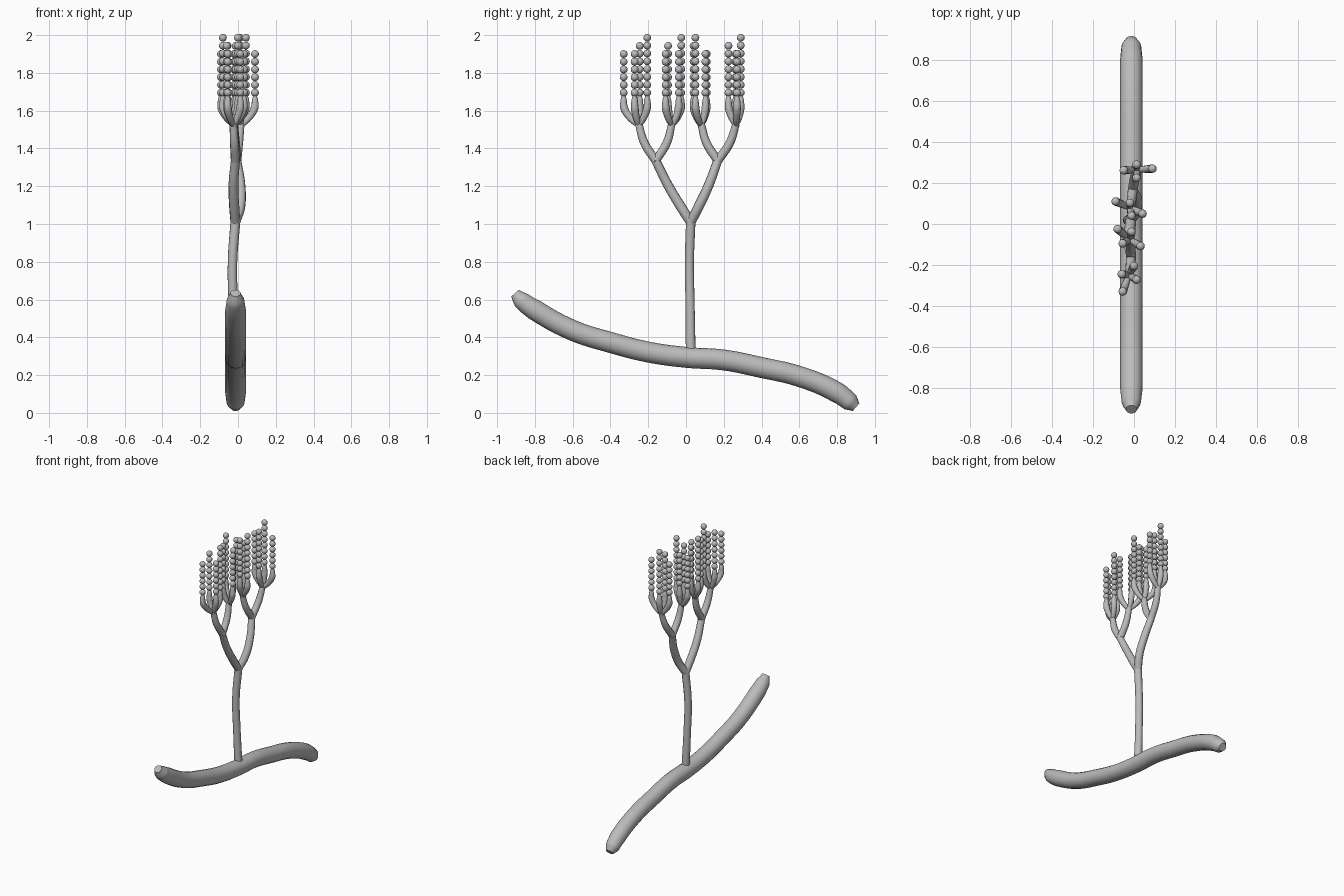
import bpy
from mathutils import Vector

cube = bpy.data.objects.get("Cube")
if cube:
    bpy.data.objects.remove(cube, do_unlink=True)

grey = bpy.data.materials.new("plain grey")
grey.use_nodes = True
GREY = (0.5, 0.5, 0.5, 1)
grey.diffuse_color = GREY
grey.node_tree.nodes["Principled BSDF"].inputs["Base Color"].default_value = GREY


def tube(name, points, radii, sides=3):
    """Smooth swept tube through the points with a radius at each one."""
    curve = bpy.data.curves.new(name, "CURVE")
    curve.dimensions = "3D"
    curve.bevel_depth = 1
    curve.bevel_resolution = sides
    curve.use_fill_caps = True
    curve.resolution_u = 6
    spline = curve.splines.new("BEZIER")
    spline.bezier_points.add(len(points) - 1)
    for bp, co, r in zip(spline.bezier_points, points, radii):
        bp.co = co
        bp.radius = r
        bp.handle_left_type = bp.handle_right_type = "AUTO"
    ob = bpy.data.objects.new(name, curve)
    bpy.context.collection.objects.link(ob)
    bpy.ops.object.select_all(action="DESELECT")
    bpy.context.view_layer.objects.active = ob
    ob.select_set(True)
    bpy.ops.object.convert(target="MESH")
    ob = bpy.context.object
    ob.data.materials.clear()
    ob.data.materials.append(grey)
    bpy.ops.object.shade_smooth_by_angle(angle=0.9)
    return ob


# Thick creeping base filament, tapered at both blunt ends
base_yz = [(-0.905, 0.634), (-0.87, 0.595), (-0.8, 0.545), (-0.6, 0.437),
           (-0.4, 0.373), (-0.2, 0.322), (0, 0.294), (0.2, 0.28),
           (0.4, 0.24), (0.6, 0.193), (0.8, 0.108), (0.87, 0.056), (0.9, 0.03)]
base_r = [0.027, 0.047] + [0.055] * 9 + [0.048, 0.027]
tube("base_filament", [(-0.013, y, z) for y, z in base_yz], base_r, 6)

# Upright stalk
fork = Vector((-0.014, 0.025, 1.01))
tube("stalk", [(-0.013, 0.025, 0.3), (-0.024, 0.022, 0.55),
               (-0.029, 0.018, 0.8), fork], [0.027, 0.025, 0.025, 0.026])

# Chain positions and bead counts grouped by the twig that carries them:
# (twig tip, [(x, y, beads), ...])
left_twigs = [
    ((-0.025, -0.25, 1.53), [(-0.06, -0.245, 7), (0, -0.205, 8),
                             (0.012, -0.272, 6), (-0.055, -0.33, 6)]),
    ((-0.02, -0.075, 1.53), [(-0.08, -0.025, 8), (-0.012, -0.038, 6),
                             (0.032, -0.108, 6), (-0.055, -0.095, 7)]),
]
right_twigs = [
    ((-0.02, 0.08, 1.53), [(-0.09, 0.11, 6), (-0.02, 0.103, 6),
                           (0.042, 0.05, 8), (-0.012, 0.04, 7)]),
    ((0.015, 0.265, 1.53), [(0.09, 0.27, 6), (0.012, 0.29, 8),
                            (-0.05, 0.262, 6), (0.012, 0.225, 7)]),
]


def bead_chain(name, x, y, count):
    """Vertical chain of touching round spores sharing one mesh."""
    bottom = 1.695
    step = (1.642 + 0.043 * count - bottom) / (count - 1)
    for i in range(count):
        ob = bpy.data.objects.new(f"{name}_{i}", bead_mesh)
        ob.location = (x, y, bottom + step * i)
        bpy.context.collection.objects.link(ob)


# Shared spore mesh
bpy.ops.mesh.primitive_uv_sphere_add(segments=16, ring_count=10, radius=0.0205)
seed = bpy.context.object
bpy.ops.object.shade_smooth()
bead_mesh = seed.data
bead_mesh.materials.append(grey)
bpy.data.objects.remove(seed, do_unlink=True)

sides = [("front", Vector((-0.014, -0.16, 1.335)), -0.04, left_twigs),
         ("back", Vector((-0.006, 0.168, 1.335)), 0.022, right_twigs)]
for side, joint, bulge, twigs in sides:
    # Main branch bowing outward from the fork
    low, high = fork.lerp(joint, 0.25), fork.lerp(joint, 0.6)
    low.y += 0.006 if joint.y > 0 else -0.006
    high.y += 0.009 if joint.y > 0 else -0.009
    low.x, high.x = bulge * 0.5, bulge * 0.6
    tube(f"{side}_branch", [fork, low, high, joint], [0.026, 0.027, 0.026, 0.024])

    for t, (tip, chains) in enumerate(twigs):
        tip = Vector(tip)
        # Twig curving up to its tip
        mid = joint.lerp(tip, 0.5)
        mid.y += 0.017 * (1 if tip.y > joint.y else -1)
        tube(f"{side}_twig_{t}", [joint, mid, tip], [0.024, 0.023, 0.02])

        for c, (x, y, count) in enumerate(chains):
            # Flask-shaped cell bending outward, then upright
            label = f"{side}_{t}_{c}"
            out = Vector((x, y, 0)) - Vector((tip.x, tip.y, 0))
            path = [tip + out * f + Vector((0, 0, h)) for f, h in
                    [(0, -0.01), (0.55, 0.03), (0.97, 0.085), (1, 0.125), (1, 0.152)]]
            tube(f"flask_cell_{label}", path, [0.013, 0.018, 0.021, 0.017, 0.01])
            bead_chain(f"spore_{label}", x, y, count)
